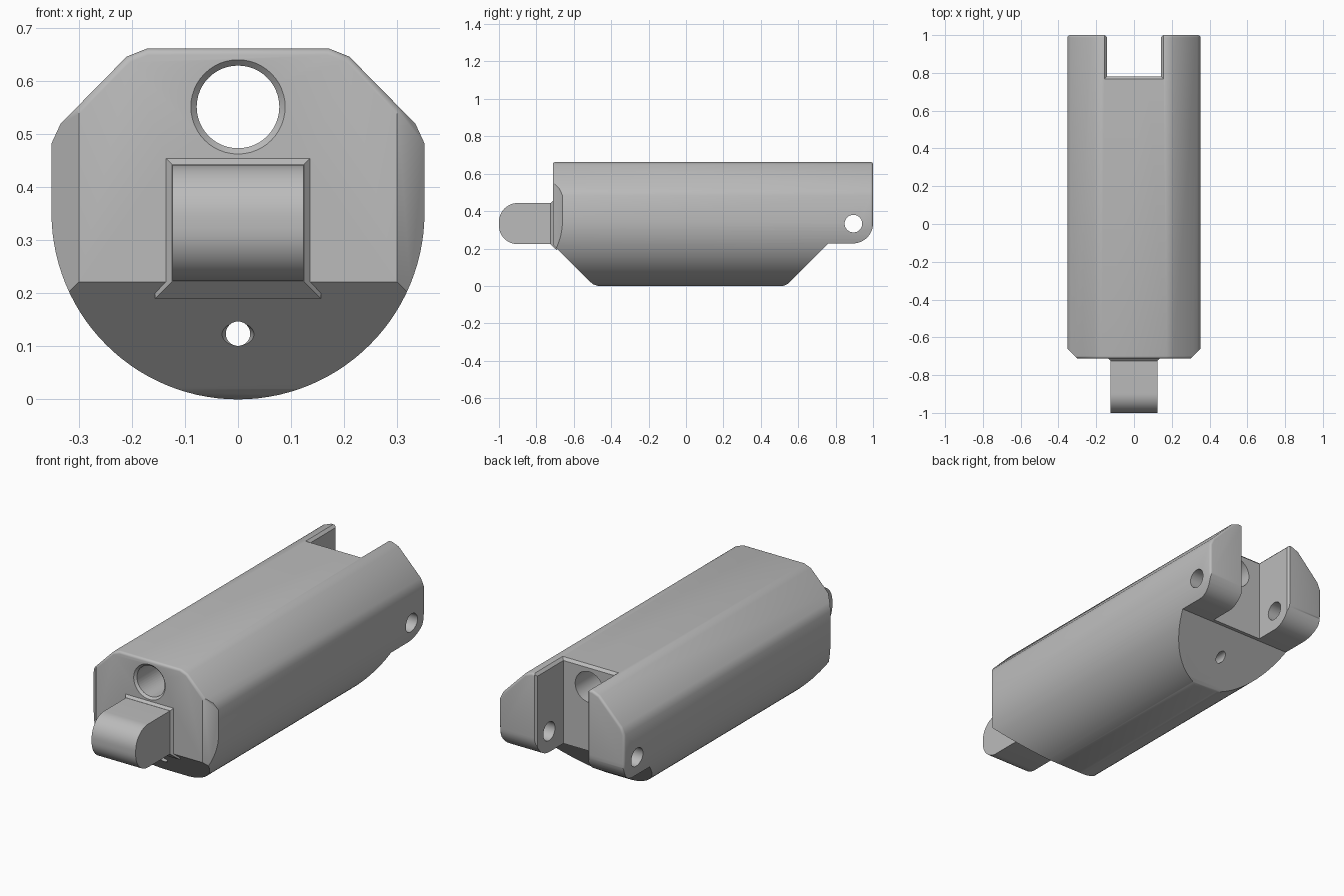
import bpy, bmesh
from math import cos, sin, pi, radians
from mathutils import Vector

cube = bpy.data.objects.get("Cube")
if cube:
    bpy.data.objects.remove(cube, do_unlink=True)

grey = bpy.data.materials.new("plain grey")
grey.use_nodes = True
colour = (0.5, 0.5, 0.5, 1)
grey.diffuse_color = colour
grey.node_tree.nodes["Principled BSDF"].inputs["Base Color"].default_value = colour


def finish(name, bm):
    bmesh.ops.recalc_face_normals(bm, faces=bm.faces)
    mesh = bpy.data.meshes.new(name)
    bm.to_mesh(mesh)
    bm.free()
    mesh.materials.append(grey)
    ob = bpy.data.objects.new(name, mesh)
    bpy.context.collection.objects.link(ob)
    return ob


def prism(name, points, axis, lo, hi, round_ends=0):
    """Extrude a 2D outline along an axis, optionally rounding the end rims."""
    place = {"x": lambda a, b, t: (t, a, b), "y": lambda a, b, t: (a, t, b),
             "z": lambda a, b, t: (a, b, t)}[axis]
    bm = bmesh.new()
    rings = [[bm.verts.new(place(a, b, t)) for a, b in points] for t in (lo, hi)]
    caps = [bm.faces.new(r) for r in rings]
    n = len(points)
    for i in range(n):
        j = (i + 1) % n
        bm.faces.new((rings[0][i], rings[0][j], rings[1][j], rings[1][i]))
    if round_ends:
        bmesh.ops.recalc_face_normals(bm, faces=bm.faces)
        rims = list({e for f in caps for e in f.edges})
        bmesh.ops.bevel(bm, geom=rims, offset=round_ends, segments=3,
                        profile=0.5, affect="EDGES")
    return finish(name, bm)


def frustum(name, start, end, size0, size1):
    """Rectangular taper between two points on one axis (y or z)."""
    bm = bmesh.new()
    for centre, (w, h) in ((start, size0), (end, size1)):
        for sx in (-1, 1):
            for s in (-1, 1):
                off = (sx * w, 0, s * h) if start[1] != end[1] else (sx * w, s * h, 0)
                bm.verts.new(Vector(centre) + Vector(off))
    bmesh.ops.convex_hull(bm, input=bm.verts)
    return finish(name, bm)


def rod(name, start, end, r0, r1=None):
    """Round bar or cone from start to end."""
    a, b = Vector(start), Vector(end)
    bm = bmesh.new()
    bmesh.ops.create_cone(bm, cap_ends=True, segments=48, radius1=r0,
                          radius2=r0 if r1 is None else r1, depth=(b - a).length)
    turn = (b - a).to_track_quat("Z", "Y").to_matrix().to_4x4()
    turn.translation = (a + b) / 2
    bm.transform(turn)
    return finish(name, bm)


def combine(target, tool, operation):
    mod = target.modifiers.new(operation, "BOOLEAN")
    mod.object, mod.operation, mod.solver = tool, operation, "EXACT"
    bpy.context.view_layer.objects.active = target
    bpy.ops.object.modifier_apply(modifier=mod.name)
    bpy.data.objects.remove(tool, do_unlink=True)


def arc(cx, cz, r, a0, a1, n):
    angles = [radians(a0 + (a1 - a0) * i / n) for i in range(n + 1)]
    return [(cx + r * cos(a), cz + r * sin(a)) for a in angles]


# Body: octagonal top, round belly
right_top = [(0.352, 0.483), (0.335, 0.52), (0.21, 0.647), (0.172, 0.662)]
outline = arc(0, 0.352, 0.352, 180, 360, 56) + right_top
outline += [(-x, z) for x, z in reversed(right_top)]
body = prism("body", outline, "y", -0.712, 1.0, 0.012)

# Sloped belly ends and rounded rear ears
side = [(-0.8, 0.8), (-0.8, 0.31), (-0.51, 0.02), (-0.495, 0.008), (-0.46, -0.004),
        (0.51, -0.004), (0.54, 0.008), (0.555, 0.02), (0.762, 0.227)]
side += arc(0.892, 0.335, 0.108, 270, 360, 16) + [(1.1, 0.335), (1.1, 0.8)]
combine(body, prism("side_limit", side, "x", -0.5, 0.5), "INTERSECT")

# Chamfered front corners
plan = [(-0.4, 1.1), (-0.4, -0.612), (-0.28, -0.732),
        (0.28, -0.732), (0.4, -0.612), (0.4, 1.1)]
combine(body, prism("plan_limit", plan, "z", -0.1, 0.8), "INTERSECT")

# Front tongue with a flared root
tongue_side = [(-0.6, 0.443), (-0.6, 0.223)]
tongue_side += arc(-0.9, 0.323, 0.1, 270, 180, 12) + arc(-0.9, 0.343, 0.1, 180, 90, 12)
combine(body, prism("tongue", tongue_side, "x", -0.124, 0.124), "UNION")
combine(body, frustum("root", (0, -0.724, 0.333), (0, -0.69, 0.333),
                      (0.1245, 0.1105), (0.157, 0.143)), "UNION")

# Rear slot with eased upper and rear edges
slot = [(-0.144, 0.78), (0.144, 0.78), (0.144, 0.99), (0.158, 1.004), (0.158, 1.1),
        (-0.158, 1.1), (-0.158, 1.004), (-0.144, 0.99)]
combine(body, prism("slot", slot, "z", -0.1, 0.8), "DIFFERENCE")
combine(body, frustum("slot_edge", (0, 0.95, 0.648), (0, 0.95, 0.668),
                      (0.143, 0.169), (0.163, 0.189)), "DIFFERENCE")

# Bores, countersinks and pin holes
for name, start, end, r0, r1 in (
        ("main_bore", (0, -0.9, 0.552), (0, 1.1, 0.552), 0.078, None),
        ("main_bore_rim", (0, -0.722, 0.552), (0, -0.698, 0.552), 0.099, 0.075),
        ("lower_bore", (0, -0.9, 0.124), (0, 0.9, 0.124), 0.023, None),
        ("lower_bore_rim", (0, -0.63, 0.106), (0, -0.60, 0.136), 0.05, 0.015),
        ("tongue_pin_hole", (-0.3, -0.905, 0.333), (0.3, -0.905, 0.333), 0.052, None),
        ("ear_pin_hole", (-0.5, 0.895, 0.333), (0.5, 0.895, 0.333), 0.047, None)):
    combine(body, rod(name, start, end, r0, r1), "DIFFERENCE")

# Smooth curves, crisp edges
bpy.ops.object.select_all(action="DESELECT")
body.select_set(True)
bpy.context.view_layer.objects.active = body
bpy.ops.object.shade_smooth_by_angle(angle=radians(32))
